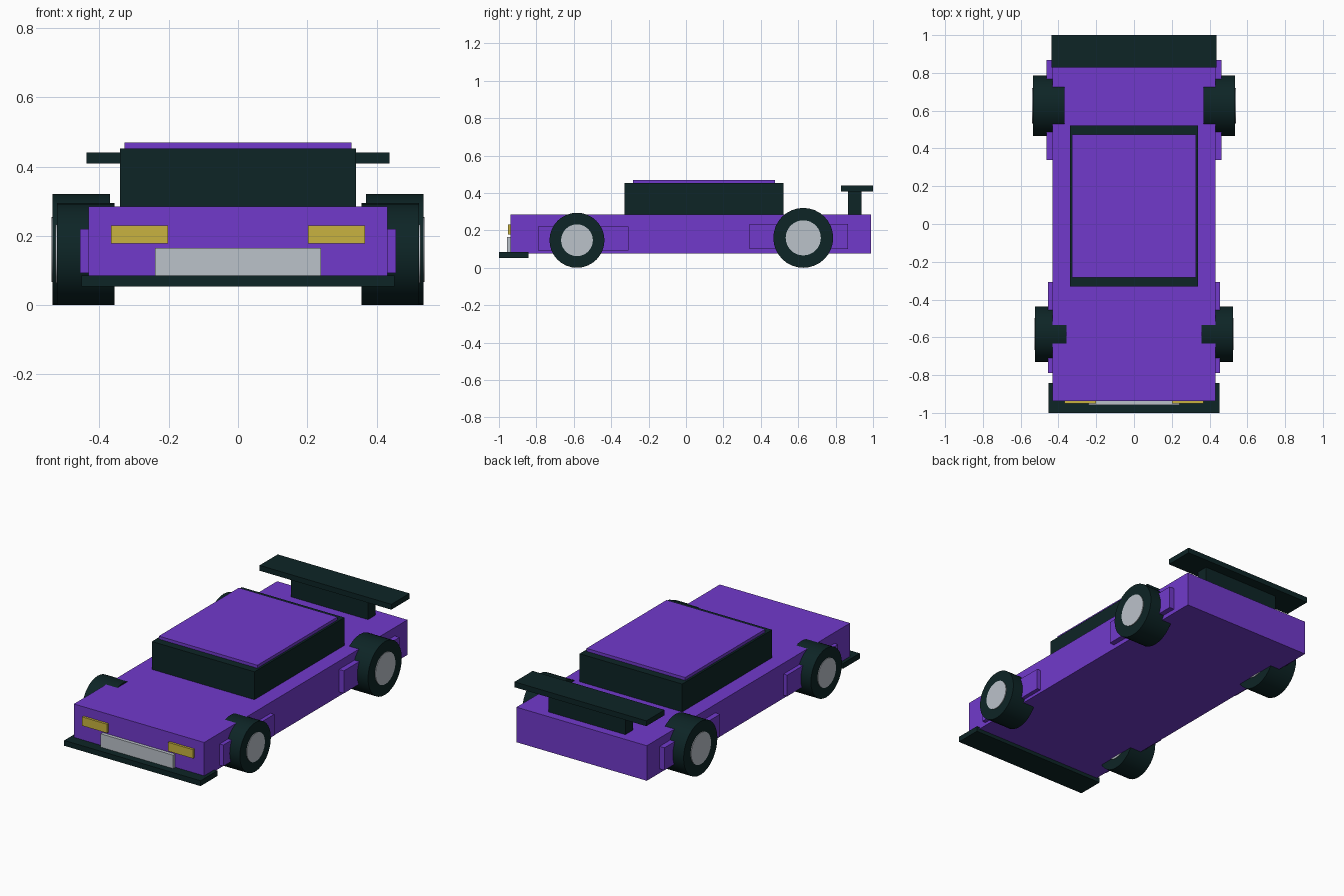
import bpy
from math import pi

cube = bpy.data.objects.get("Cube")
if cube:
    bpy.data.objects.remove(cube, do_unlink=True)


def material(name, rgb):
    mat = bpy.data.materials.new(name)
    mat.use_nodes = True
    colour = (*rgb, 1)
    mat.diffuse_color = colour
    bsdf = next(n for n in mat.node_tree.nodes if n.type == 'BSDF_PRINCIPLED')
    bsdf.inputs["Base Color"].default_value = colour
    return mat


purple = material("purple paint", (0.165, 0.042, 0.60))
black = material("green black", (0.004, 0.018, 0.019))
silver = material("silver", (0.50, 0.54, 0.59))
amber = material("yellow lamp", (0.58, 0.45, 0.05))


def box(name, mat, x, y, z):
    """Box from its (min, max) extent on each axis."""
    spans = (x, y, z)
    bpy.ops.mesh.primitive_cube_add(size=1, location=[(a + b) / 2 for a, b in spans])
    obj = bpy.context.object
    obj.name = name
    obj.scale = [b - a for a, b in spans]
    bpy.ops.object.transform_apply(location=False, rotation=False, scale=True)
    obj.data.materials.append(mat)
    return obj


def disc(name, mat, radius, width, location):
    """Cylinder lying along the axle."""
    bpy.ops.mesh.primitive_cylinder_add(vertices=32, radius=radius, depth=width,
                                        location=location, rotation=(0, pi / 2, 0))
    obj = bpy.context.object
    obj.name = name
    obj.data.materials.append(mat)
    bpy.ops.object.shade_smooth_by_angle()


def wide(half):
    return (-half, half)


# Body, cabin and roof
box("body", purple, wide(0.432), (-0.937, 0.988), (0.075, 0.285))
box("cabin", black, wide(0.34), (-0.33, 0.522), (0.28, 0.452))
box("roof", purple, wide(0.327), (-0.283, 0.475), (0.45, 0.47))

# Front splitter, grille and rear wing
box("front_splitter", black, wide(0.452), (-1.0, -0.842), (0.053, 0.085))
box("grille", silver, wide(0.24), (-0.957, -0.93), (0.083, 0.165))
box("wing_support", black, wide(0.255), (0.867, 0.938), (0.28, 0.415))
box("rear_wing", black, wide(0.437), (0.828, 1.0), (0.408, 0.44))

# Paired parts
for side, s in (("left", 1), ("right", -1)):
    def span(a, b):
        return tuple(sorted((s * a, s * b)))

    box(f"{side}_headlight", amber, span(0.202, 0.367), (-0.951, -0.93), (0.177, 0.23))
    box(f"{side}_front_arch", purple, span(0.40, 0.456), (-0.79, -0.307), (0.093, 0.22))
    box(f"{side}_rear_arch", purple, span(0.40, 0.464), (0.34, 0.867), (0.10, 0.235))

    for end, x, y, radius, hub in (("front", 0.44, -0.583, 0.147, 0.085),
                                   ("rear", 0.452, 0.627, 0.16, 0.094)):
        centre = (s * x, y, radius)
        disc(f"{side}_{end}_tyre", black, radius, 0.166, centre)
        disc(f"{side}_{end}_hub", silver, hub, 0.174, centre)
